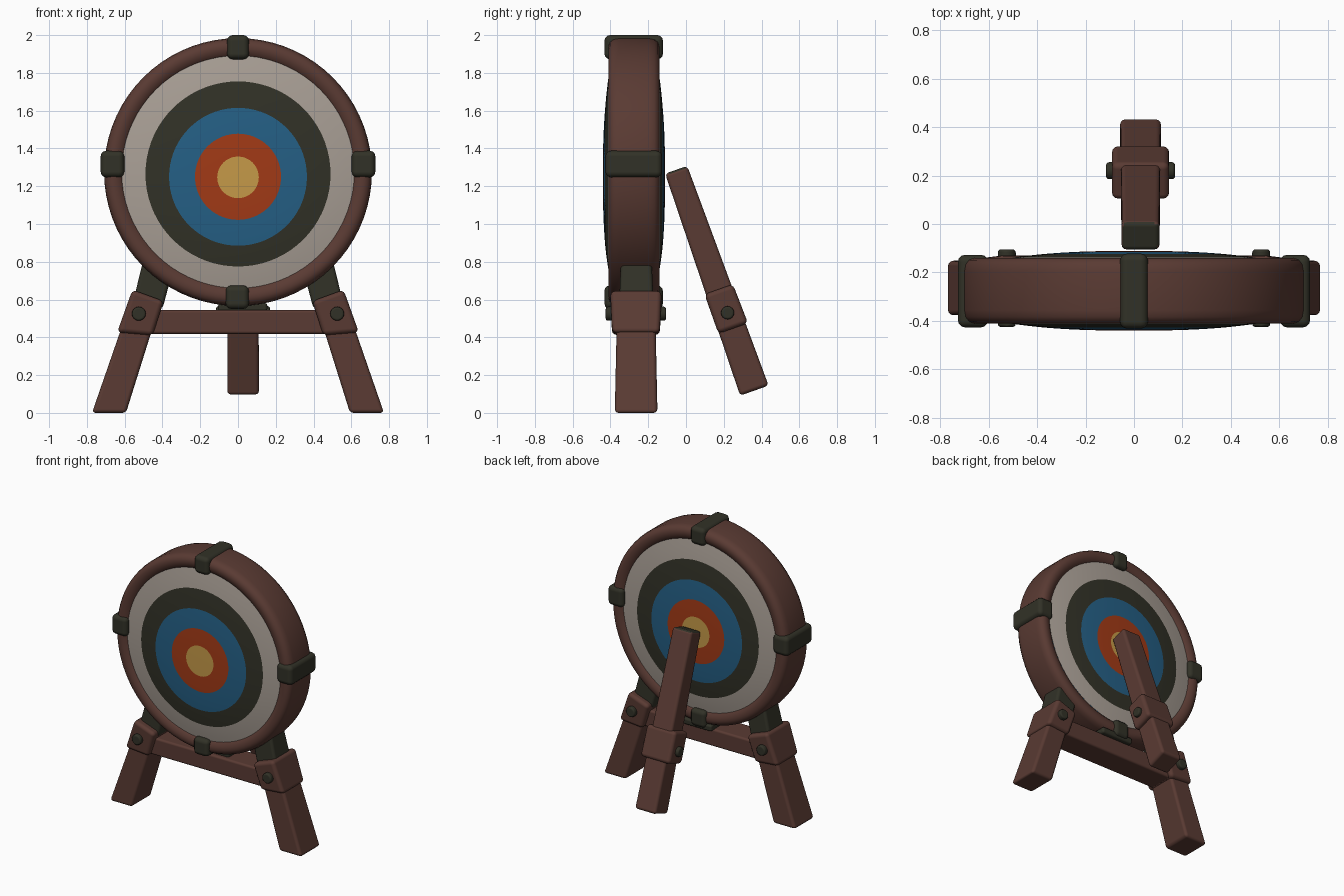
import bpy, bmesh, math
from mathutils import Vector

if "Cube" in bpy.data.objects:
    bpy.data.objects.remove(bpy.data.objects["Cube"])

def material(name, rgb):
    m = bpy.data.materials.new(name)
    m.diffuse_color = (*rgb, 1)
    m.use_nodes = True
    m.node_tree.nodes["Principled BSDF"].inputs["Base Color"].default_value = m.diffuse_color
    return m

BROWN = material("brown wood", (0.102, 0.043, 0.033))
BLACK = material("dark olive", (0.031, 0.031, 0.020))
WHITE = material("off white", (0.40, 0.35, 0.305))
BLUE = material("blue", (0.018, 0.115, 0.235))
RED = material("red orange", (0.36, 0.042, 0.008))
YELLOW = material("yellow", (0.56, 0.32, 0.065))

YC, ZC, SEG = -0.2755, 1.275, 72     # disc middle and resolution

def finish(name, bm, mats, bevel=0):
    bmesh.ops.recalc_face_normals(bm, faces=bm.faces)
    for f in bm.faces:
        f.smooth = True
    me = bpy.data.meshes.new(name)
    bm.to_mesh(me)
    bm.free()
    for m in mats:
        me.materials.append(m)
    ob = bpy.data.objects.new(name, me)
    bpy.context.collection.objects.link(ob)
    if bevel:
        b = ob.modifiers.new("rounded edges", 'BEVEL')
        b.width, b.segments, b.harden_normals = bevel, 3, True
        b.limit_method, b.angle_limit = 'ANGLE', math.radians(40)
    return ob

def beam(name, c0, u0, v0, c1, u1, v1, mats, bevel=0.02):
    """Tapered bar between two rectangles (centre, two half-side vectors)."""
    bm = bmesh.new()
    ends = []
    for c, u, v in ((c0, u0, v0), (c1, u1, v1)):
        c, u, v = Vector(c), Vector(u), Vector(v)
        ends.append([bm.verts.new(c + a * u + b * v)
                     for a, b in ((-1, -1), (1, -1), (1, 1), (-1, 1))])
    bm.faces.new(ends[0])
    for i in range(4):
        j = (i + 1) % 4
        bm.faces.new((ends[0][i], ends[0][j], ends[1][j], ends[1][i]))
    top = bm.faces.new(ends[1])
    top.material_index = len(mats) - 1
    return finish(name, bm, mats, bevel)

def block(name, lo, hi, mat, bevel=0.02):
    cx, cy = (lo[0] + hi[0]) / 2, (lo[1] + hi[1]) / 2
    u, v = ((hi[0] - lo[0]) / 2, 0, 0), (0, (hi[1] - lo[1]) / 2, 0)
    return beam(name, (cx, cy, lo[2]), u, v, (cx, cy, hi[2]), u, v, [mat], bevel)

def bolt(name, centre, radius, length, axis):
    bm = bmesh.new()
    bmesh.ops.create_cone(bm, cap_ends=True, segments=16, radius1=radius,
                          radius2=radius, depth=length)
    ob = finish(name, bm, [BLACK], 0.012)
    ob.location = centre
    ob.rotation_euler = (math.pi / 2, 0, 0) if axis == 'Y' else (0, math.pi / 2, 0)

def ring(bm, r, y, cz):
    return [bm.verts.new((r * math.cos(2 * math.pi * i / SEG), y,
                          cz + r * math.sin(2 * math.pi * i / SEG))) for i in range(SEG)]

def bridge(bm, a, b, mi=0):
    for i in range(SEG):
        j = (i + 1) % SEG
        bm.faces.new((a[i], a[j], b[j], b[i])).material_index = mi

# Round wooden rim
half = [(0.608, 0.108), (0.622, 0.122), (0.645, 0.133), (0.668, 0.135),
        (0.69, 0.127), (0.704, 0.108), (0.709, 0.08)]
profile = [(r, YC - d) for r, d in half] + [(r, YC + d) for r, d in reversed(half)]
bm = bmesh.new()
loops = [ring(bm, r, y, ZC) for r, y in profile]
for a, b in zip(loops, loops[1:] + loops[:1]):
    bridge(bm, a, b)
finish("target_rim", bm, [BROWN])

# Domed target faces, front and back, colour by ring
bands = [(0.616, 1.276), (0.49, 1.265), (0.365, 1.25), (0.228, 1.25), (0.11, 1.247)]
for side, name in ((-1, "front_target_face"), (1, "back_target_face")):
    bm = bmesh.new()
    dome = lambda r: YC + side * (0.1645 - 0.048 * (r / 0.616) ** 2.6)
    prev = ring(bm, bands[0][0], dome(bands[0][0]), bands[0][1])
    for k in range(4):
        (r0, z0), (r1, z1) = bands[k], bands[k + 1]
        for t in (1 / 3, 2 / 3, 1):
            r = r0 + (r1 - r0) * t
            cur = ring(bm, r, dome(r), z0 + (z1 - z0) * t)
            bridge(bm, prev, cur, k)
            prev = cur
    tip = bm.verts.new((0, dome(0), bands[-1][1]))
    for i in range(SEG):
        bm.faces.new((prev[i], prev[(i + 1) % SEG], tip)).material_index = 4
    finish(name, bm, [WHITE, BLACK, BLUE, RED, YELLOW])

# Dark clamps gripping the rim
y0, y1 = -0.432, -0.122
block("top_clamp", (-0.058, y0, 1.872), (0.058, y1, 2.0), BLACK, 0.03)
block("bottom_clamp", (-0.065, y0, 0.55), (0.058, y1, 0.675), BLACK, 0.03)
for s, n in ((-1, "left"), (1, "right")):
    xs = sorted((s * 0.602, s * 0.727))
    block(n + "_clamp", (xs[0], y0 + 0.005, 1.247), (xs[1], y1 - 0.005, 1.388), BLACK, 0.03)

# Front legs with sleeves, dark straps and bolts
for s, n in ((-1, "left"), (1, "right")):
    beam(n + "_front_leg", (s * 0.683, -0.264, 0), (0.09, 0, 0), (0, 0.113, 0),
         (s * 0.485, -0.264, 0.60), (0.08, 0, 0), (0, 0.10, 0), [BROWN])
    beam(n + "_leg_sleeve", (s * 0.546, -0.265, 0.418), (0.094, 0, s * 0.008), (0, 0.126, 0),
         (s * 0.476, -0.265, 0.622), (0.083, 0, s * 0.03), (0, 0.136, 0), [BROWN], 0.025)
    beam(n + "_leg_strap", (s * 0.475, -0.263, 0.58), (0.075, 0, s * 0.03), (0, 0.09, 0),
         (s * 0.425, -0.263, 0.775), (0.08, 0, s * 0.02), (0, 0.082, 0), [BLACK])
    bolt(n + "_leg_bolt", (s * 0.525, -0.265, 0.525), 0.037, 0.32, 'Y')

# Crossbar with the pad under the disc
block("crossbar", (-0.47, -0.36, 0.418), (0.47, -0.17, 0.545), BROWN, 0.015)
block("crossbar_pad", (-0.105, -0.33, 0.535), (0.155, -0.14, 0.582), BLACK, 0.015)

# Rear prop leg, sleeve and bolt
X = 0.027
bottom, top = Vector((X, 0.362, 0.118)), Vector((X, -0.052, 1.287))
d = (top - bottom).normalized()
across = Vector((0, d.z, -d.y))
beam("rear_leg", bottom, (0.084, 0, 0), across * 0.08, top, (0.078, 0, 0), across * 0.062,
     [BROWN, BLACK])
a, b = Vector((X, 0.25, 0.447)), Vector((X, 0.173, 0.655))
beam("rear_leg_sleeve", a, (0.118, 0, 0), across * 0.083, b, (0.118, 0, 0), across * 0.08,
     [BROWN], 0.025)
bolt("rear_leg_bolt", (X, 0.22, 0.53), 0.035, 0.285, 'X')
